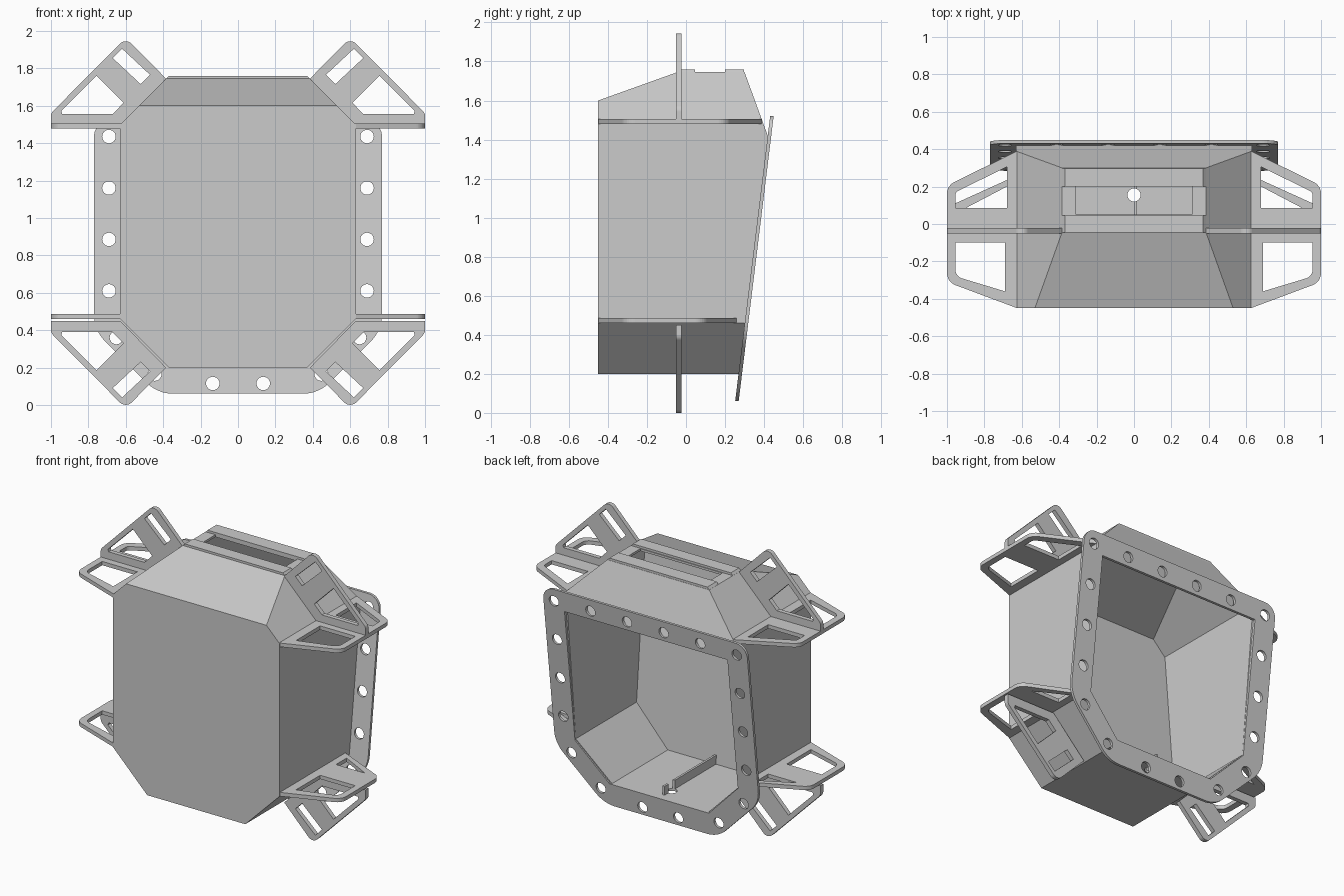
import bpy, bmesh, math
from mathutils import Matrix, Vector

cube = bpy.data.objects.get("Cube")
if cube:
    bpy.data.objects.remove(cube)

GREY = (0.6, 0.6, 0.6, 1)
mat = bpy.data.materials.new("plain_grey")
mat.use_nodes = True
mat.diffuse_color = GREY
mat.node_tree.nodes["Principled BSDF"].inputs["Base Color"].default_value = GREY


def add_object(name, mesh):
    obj = bpy.data.objects.new(name, mesh)
    mesh.materials.clear()
    mesh.materials.append(mat)
    bpy.context.collection.objects.link(obj)
    return obj


def rounded(points):
    """Points are (x, y) or (x, y, radius); rounded corners become arcs."""
    out = []
    for i, p in enumerate(points):
        c = Vector(p[:2])
        if len(p) == 2:
            out.append(c)
            continue
        r = p[2]
        a = (Vector(points[i - 1][:2]) - c).normalized()
        b = (Vector(points[(i + 1) % len(points)][:2]) - c).normalized()
        half = a.angle(b) / 2
        centre = c + (a + b).normalized() * (r / math.sin(half))
        start = c + a * (r / math.tan(half)) - centre
        end = c + b * (r / math.tan(half)) - centre
        for k in range(9):
            out.append(centre + start.lerp(end, k / 8).normalized() * r)
    return out


def circle(x, y, r, n=24):
    return [Vector((x + r * math.cos(math.tau * k / n), y + r * math.sin(math.tau * k / n)))
            for k in range(n)]


def plate(name, loops, thickness, matrix):
    """Flat plate: first loop is the outline, the others are holes."""
    curve = bpy.data.curves.new(name, "CURVE")
    curve.dimensions = "2D"
    curve.fill_mode = "BOTH"
    curve.extrude = thickness / 2
    for loop in loops:
        spline = curve.splines.new("POLY")
        spline.points.add(len(loop) - 1)
        for sp, p in zip(spline.points, loop):
            sp.co = (p[0], p[1], 0, 1)
        spline.use_cyclic_u = True
    temp = bpy.data.objects.new(name + "_outline", curve)
    mesh = bpy.data.meshes.new_from_object(temp)
    bpy.data.objects.remove(temp)
    bpy.data.curves.remove(curve)
    mesh.transform(matrix)
    bm = bmesh.new()
    bm.from_mesh(mesh)
    bmesh.ops.remove_doubles(bm, verts=bm.verts[:], dist=1e-5)
    bmesh.ops.recalc_face_normals(bm, faces=bm.faces[:])
    for f in bm.faces:
        f.smooth = False
    bm.to_mesh(mesh)
    bm.free()
    return add_object(name, mesh)


def upright(y, lean=0.0):
    """Places a plate in the XZ plane, optionally leaning back."""
    return Matrix(((1, 0, 0, 0), (0, lean, -1, y), (0, 1, 0, 0), (0, 0, 0, 1)))


def box(name, lo, hi):
    bm = bmesh.new()
    bmesh.ops.create_cube(bm, size=1)
    for v in bm.verts:
        v.co = [l + (c + 0.5) * (h - l) for c, l, h in zip(v.co, lo, hi)]
    mesh = bpy.data.meshes.new(name)
    bm.to_mesh(mesh)
    bm.free()
    return add_object(name, mesh)


def both_sides(points):
    return points + [(-p[0], *p[1:]) for p in reversed(points)]


BACK_Y, LEAN = 0.2535, 0.1227

# Shell: eight-sided prism trimmed by sloping planes, open at the back
outline = both_sides([(0.37, 0.2), (0.63, 0.46), (0.63, 1.5), (0.385, 1.745)])
bm = bmesh.new()
face = bm.faces.new([bm.verts.new((x, -0.45, z)) for x, z in outline])
ext = bmesh.ops.extrude_face_region(bm, geom=[face])["geom"]
bmesh.ops.translate(bm, vec=(0, 1.2, 0), verts=[g for g in ext if isinstance(g, bmesh.types.BMVert)])


def trim(point, normal, fill):
    cut = bmesh.ops.bisect_plane(bm, geom=bm.verts[:] + bm.edges[:] + bm.faces[:], dist=1e-5,
                                 plane_co=point, plane_no=normal, clear_outer=True)["geom_cut"]
    if fill:
        bmesh.ops.edgeloop_fill(bm, edges=[g for g in cut if isinstance(g, bmesh.types.BMEdge)])


trim((0, -0.45, 1.6), (0, -0.145, 0.405), True)
trim((0, 0.3, 1.745), (0, 1, 0.365), True)
bmesh.ops.recalc_face_normals(bm, faces=bm.faces[:])
trim((0, BACK_Y, 0), (0, 1, -LEAN), False)
mesh = bpy.data.meshes.new("shell")
bm.to_mesh(mesh)
bm.free()
shell = add_object("shell", mesh)
wall = shell.modifiers.new("wall", "SOLIDIFY")
wall.thickness = 0.015
wall.offset = -1
wall.use_even_offset = True

# Leaning inner face of the front wall, and the rib on the floor
lining = both_sides([(0.37, 0.21), (0.62, 0.46), (0.62, 1.49)])
plate("front_lining", [lining], 0.006, upright(-0.307, -0.0875))
rib = box("floor_rib", (0, -0.4, 0.21), (0.015, 0.23, 0.275))

# Top slot, and the drain hole drilled through floor and rib
slot = box("slot_cutter", (-0.31, 0.05, 1.6), (0.31, 0.2, 1.9))
drain = plate("drain_cutter", [circle(0, 0.155, 0.035)], 0.3, Matrix.Translation((0, 0, 0.2)))
for target, cutter in ((shell, slot), (shell, drain), (rib, drain)):
    cutter.hide_render = True
    cutter.hide_viewport = True
    mod = target.modifiers.new(cutter.name, "BOOLEAN")
    mod.operation = "DIFFERENCE"
    mod.solver = "EXACT"
    mod.object = cutter

# Raised strips beside the slot
strip = both_sides([(0.385, 1.744), (0.37, 1.76)])
for name, y0, y1 in (("front_strip", -0.045, 0.045), ("rear_strip", 0.2, 0.298)):
    plate(name, [strip], y1 - y0, upright((y0 + y1) / 2))

# Leaning rear flange with bolt holes
outer = [(0.43, 0.06, 0.2), (0.77, 0.40, 0.2), (0.77, 1.52, 0.085)]
inner = [(0.375, 0.215), (0.615, 0.46), (0.615, 1.38)]
bolts = [(0.69, 0.61 + 0.275 * k) for k in range(4)]
bolts += [(0.414, 1.44), (0.138, 1.44), (0.65, 0.36), (0.445, 0.165), (0.135, 0.115)]
loops = [rounded(both_sides(outer)), both_sides(inner)]
loops += [circle(s * x, z, 0.036) for x, z in bolts for s in (1, -1)]
plate("rear_flange", loops, 0.018, upright(BACK_Y, LEAN))

# Corner brackets: an upright plate and a level plate at each corner
tall = [[(0.63, 1.495), (0.385, 1.745), (0.6, 1.9635, 0.045), (1.0, 1.56, 0.04), (1.0, 1.495)],
        [(0.47, 1.765), (0.62, 1.905), (0.67, 1.855), (0.52, 1.715)],
        [(0.757, 1.76), (0.612, 1.615), (0.67, 1.556), (0.94, 1.556), (0.945, 1.572)]]
front_slot = [(0.69, -0.1), (0.955, -0.1), (0.955, -0.28, 0.05), (0.69, -0.36)]


def level_loops(wall_y, tip_y, rear_slot):
    edge = [(0.625, -0.45), (1.0, -0.31, 0.07), (1.0, tip_y, 0.07), (0.625, wall_y)]
    return [edge, front_slot, rear_slot]


upper = level_loops(0.39, 0.205, [(0.68, 0.085), (0.955, 0.085), (0.955, 0.17, 0.03), (0.68, 0.305)])
lower = level_loops(0.26, 0.09, [(0.68, 0.085), (0.9, 0.085), (0.68, 0.2)])
for side, s in (("left", 1), ("right", -1)):
    for level, z, flat in (("upper", 1.492, upper), ("lower", 0.473, lower)):
        flip = level == "lower"
        loops = [[(s * p[0], 1.945 - p[1] if flip else p[1]) for p in rounded(l)] for l in tall]
        plate(f"{level}_{side}_upright_bracket", loops, 0.03, upright(-0.037))
        loops = [[(s * p[0], p[1]) for p in rounded(l)] for l in flat]
        plate(f"{level}_{side}_level_bracket", loops, 0.026, Matrix.Translation((0, 0, z)))
